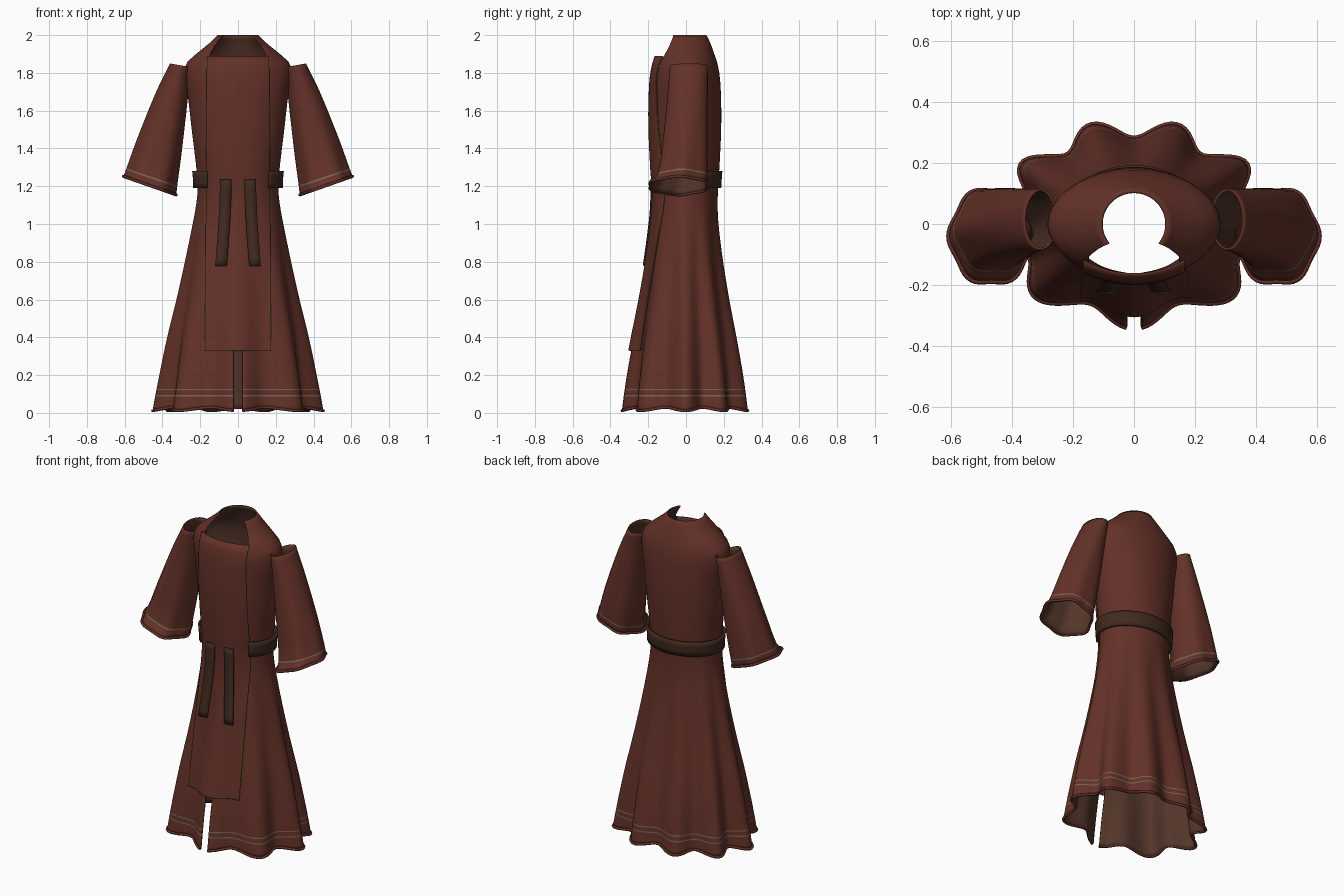
import bpy, math

if "Cube" in bpy.data.objects:
    bpy.data.objects.remove(bpy.data.objects["Cube"])

def material(name, rgb):
    m = bpy.data.materials.new(name)
    m.diffuse_color = (*rgb, 1)
    m.use_nodes = True
    m.node_tree.nodes["Principled BSDF"].inputs["Base Color"].default_value = m.diffuse_color
    return m

CLOTH = material("rust cloth", (0.125, 0.031, 0.021))
LINING = material("brown lining", (0.085, 0.036, 0.022))
BELT = material("dark belt leather", (0.052, 0.023, 0.014))
THREAD = material("pale hem thread", (0.17, 0.13, 0.085))
GOLD = material("olive gold edging", (0.10, 0.065, 0.02))

def spline(keys, t):
    """Smooth interpolation of rows (t, value, value, ...)."""
    t = min(max(t, keys[0][0]), keys[-1][0])
    i = next(k for k in range(len(keys) - 1) if t <= keys[k + 1][0])
    p, q = keys[i], keys[i + 1]
    a, b = keys[max(i - 1, 0)], keys[min(i + 2, len(keys) - 1)]
    h = q[0] - p[0]
    u = (t - p[0]) / h
    out = []
    for j in range(1, len(p)):
        m0 = (q[j] - a[j]) / (q[0] - a[0]) * h
        m1 = (b[j] - p[j]) / (b[0] - p[0]) * h
        out.append((2*u**3 - 3*u*u + 1) * p[j] + (u**3 - 2*u*u + u) * m0
                   + (3*u*u - 2*u**3) * q[j] + (u**3 - u*u) * m1)
    return out

def sheet(name, rows, mats, thick, trim=lambda r, c: False, closed=False):
    """Cloth sheet from a grid of points; the inside takes the next material."""
    n = len(rows[0])
    verts = [p for row in rows for p in row]
    faces, idx = [], []
    for r in range(len(rows) - 1):
        for c in range(n if closed else n - 1):
            d = (c + 1) % n
            faces.append((r*n + c, r*n + d, (r+1)*n + d, (r+1)*n + c))
            idx.append(2 if trim(r, c) else 0)
    me = bpy.data.meshes.new(name)
    me.from_pydata(verts, [], faces)
    for m in mats:
        me.materials.append(m)
    for f, i in zip(me.polygons, idx):
        f.material_index = i
        f.use_smooth = True
    ob = bpy.data.objects.new(name, me)
    bpy.context.collection.objects.link(ob)
    s = ob.modifiers.new("thickness", 'SOLIDIFY')
    s.thickness, s.offset = thick, -1
    s.material_offset = 1
    return ob

def roll(name, pts, radius, closed, mat):
    """Rolled edge along a line of points."""
    cu = bpy.data.curves.new(name, 'CURVE')
    cu.dimensions = '3D'
    cu.bevel_depth, cu.bevel_resolution = radius, 1
    sp = cu.splines.new('POLY')
    sp.points.add(len(pts) - 1)
    for p, co in zip(sp.points, pts):
        p.co = (*co, 1)
    sp.use_cyclic_u = closed
    cu.materials.append(mat)
    ob = bpy.data.objects.new(name, cu)
    bpy.context.collection.objects.link(ob)

# Robe profile: height, half width, half depth, half front gap
BODY = [(0.02, .412, .312, .022), (0.2, .385, .292, .022), (0.4, .352, .262, .022),
        (0.6, .311, .228, .022), (0.8, .273, .198, .022), (1.0, .237, .174, .022),
        (1.1, .221, .168, .025), (1.2, .213, .17, .03), (1.3, .221, .177, .05),
        (1.5, .245, .186, .09), (1.65, .262, .186, .12), (1.78, .282, .179, .14),
        (1.85, .274, .166, .15), (1.9, .222, .15, .15), (1.96, .148, .128, .115),
        (2.0, .108, .108, .085)]

def fold(th, z):
    k = max(0, 1.15 - z) / 1.15
    return math.cos((10 if math.sin(th) > 0 else 8) * th) * k

def body_point(th, z, grow=0.0):
    a, b, g = spline(BODY, z)
    f = fold(th, z)
    w = 1 + 0.1 * f
    dz = -0.012 * f * max(0, 1 - z / 0.08)
    return ((a + grow) * w * math.cos(th), (b + grow * .7) * w * math.sin(th), z + dz)

def front_y(x, z):
    """Depth of the robe front at a given x."""
    a, b, g = spline(BODY, z)
    w = 1.0
    for _ in range(25):
        th = -math.acos(max(-1, min(1, x / (a * w))))
        w = 0.5 * w + 0.5 * (1 + 0.1 * fold(th, z))
    return b * w * math.sin(th)

def wrap_row(z, n, gap=None, grow=0.0):
    a, b, g = spline(BODY, z)
    d = math.asin((g if gap is None else gap) / (a + grow))
    lo, hi = -math.pi/2 + d, 1.5*math.pi - d
    return [body_point(lo + (hi - lo) * i / n, z, grow) for i in range(n + 1)]

# Robe body, open at the front, with two stitched hem lines
BANDS = [(0.088, 0.095), (0.120, 0.127)]
zs = sorted([0.02, 0.04, 0.06] + [v for b in BANDS for v in b]
            + [0.16 + 0.04 * i for i in range(42)] + [1.83, 1.86, 1.9, 1.93, 1.96, 1.98, 2.0])
on_band = lambda z: any(lo < z < hi for lo, hi in BANDS)
rows = [wrap_row(z, 160) for z in zs]
sheet("robe_body", rows, [CLOTH, LINING, THREAD, LINING], 0.008,
      lambda r, c: on_band((zs[r] + zs[r + 1]) / 2))
roll("hem_roll", rows[0], 0.008, False, CLOTH)

# Long front panel with gold edging
us = [-1, -.968] + [-.9 + .09 * i for i in range(21)] + [.968, 1]
pz = [0.33, 0.336] + [0.38 + 0.0503 * i for i in range(31)]
rows = []
for z in pz:
    half = 0.165 + 0.01 * (1.89 - z) / 1.56
    rows.append([(u * half, front_y(u * half, z) - 0.013, z) for u in us])
sheet("front_panel", rows, [CLOTH, LINING, GOLD, LINING], 0.006,
      lambda r, c: r == 0 or c in (0, len(us) - 2))

# Belt round the waist, ending at the panel
rows = [wrap_row(z, 100, 0.168, 0.024) for z in (1.19, 1.22, 1.25, 1.28)]
sheet("belt", rows, [BELT, BELT], 0.012)

# Two hanging belt ends
for s, side in ((-1, "left"), (1, "right")):
    rows = []
    for i in range(13):
        t = i / 12
        z = 0.78 + 0.455 * t
        c = s * (0.064 + 0.026 * (1 - t) ** 1.5)
        y = front_y(c, z) - 0.022 - 0.02 * (1 - t)
        rows.append([(c - .031, y, z), (c, y - .003, z), (c + .031, y, z)])
    sheet("belt_end_" + side, rows, [BELT, BELT], 0.008)

# Wide sleeves: t, centre x y z, half-width vector x z, half depth
SLEEVE = [(0, .305, .015, 1.84, .055, .010, .100), (.35, .352, .008, 1.67, .084, .022, .108),
          (.7, .415, -.004, 1.42, .115, .035, .124), (.94, .457, -.020, 1.245, .130, .044, .138),
          (1, .467, -.040, 1.203, .134, .047, .156)]

def sleeve_row(t, n=64):
    cx, cy, cz, hx, hz, hy = spline(SLEEVE, t)
    row = []
    for i in range(n):
        th = 2 * math.pi * i / n
        w = 1 + 0.045 * t * t * math.cos(6 * th)
        c, s = math.cos(th) * w, math.sin(th) * w
        row.append((cx + hx * c, cy + hy * s, cz + hz * c))
    return row

ts = [1, .97, .946, .935] + [.9 - .05 * i for i in range(19)]
rows = [sleeve_row(t) for t in ts]
sleeves = sheet("sleeves", rows, [CLOTH, LINING, THREAD, LINING], 0.007,
                lambda r, c: r == 2, closed=True)
sleeves.modifiers.new("other side", 'MIRROR')
for s, side in ((-1, "left"), (1, "right")):
    roll("cuff_roll_" + side, [(s * x, y, z) for x, y, z in rows[0]], 0.008, True, CLOTH)
